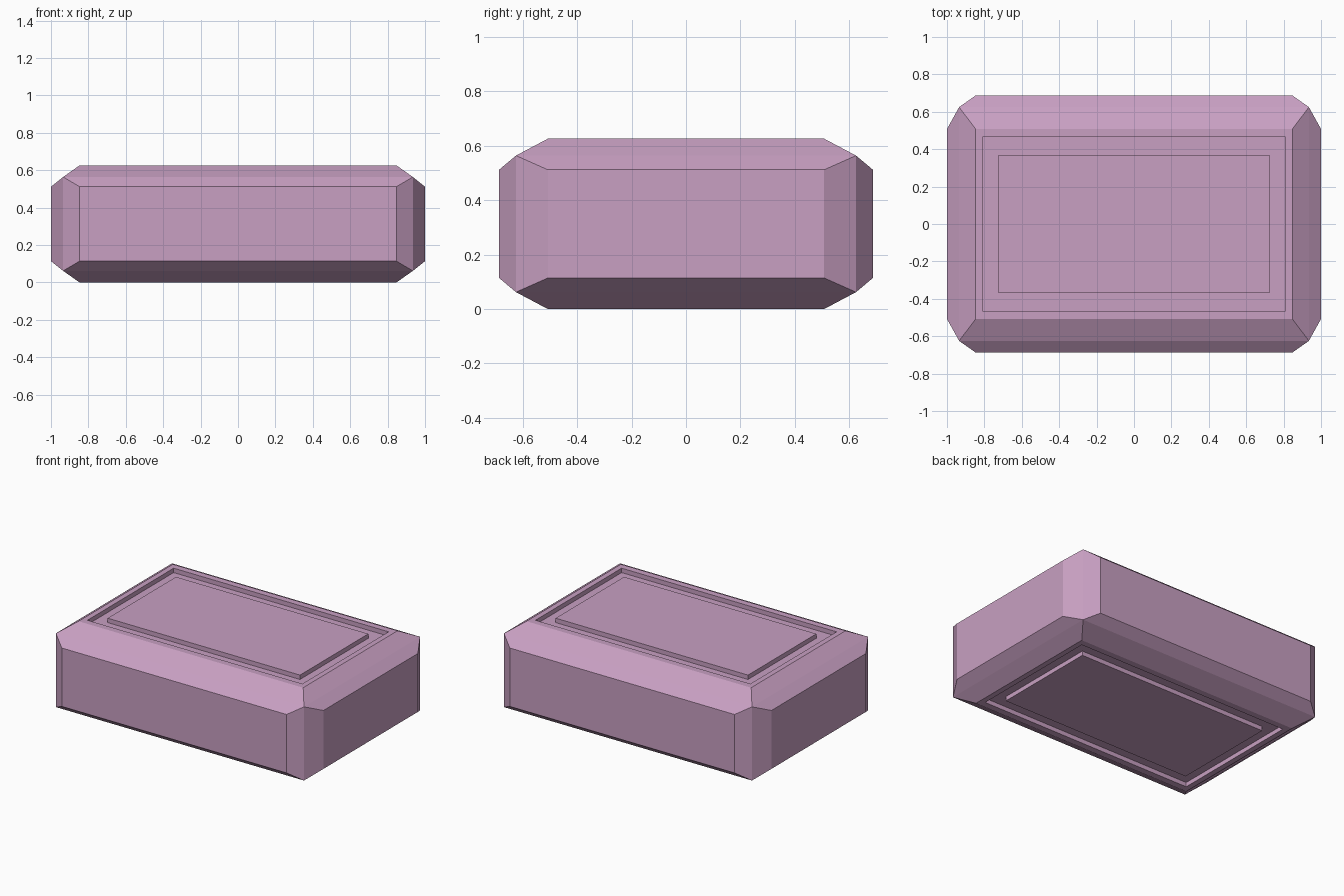
import bpy, bmesh
from mathutils import Vector

if "Cube" in bpy.data.objects:
    bpy.data.objects.remove(bpy.data.objects["Cube"])

HALF = Vector((1.0, 0.687, 0.313))      # outer half extents
CORNER = Vector((0.935, 0.625, 0.251))  # ridge where the two bevel bands meet
FLAT = Vector((0.847, 0.508, 0.199))    # half extents of the flat faces


def sign(v):
    return 1 if v > 0 else -1


def ring(bm, face, half):
    """Inset a face and place its new loop at the given half extents."""
    bmesh.ops.inset_individual(bm, faces=[face], thickness=0.005)
    for v in face.verts:
        v.co = Vector([sign(c) * h for c, h in zip(v.co, half)])


bm = bmesh.new()

# Core box on the ridge corners
bmesh.ops.create_cube(bm, size=2.0)
for v in bm.verts:
    v.co = Vector([c * k for c, k in zip(v.co, CORNER)])
bm.normal_update()

# Push every side out to a flat face, leaving the bevel bands
sides = []
for face in list(bm.faces):
    axis = max(range(3), key=lambda i: abs(face.normal[i]))
    half = FLAT.copy()
    half[axis] = HALF[axis]
    ring(bm, face, half)
    sides.append((axis, face))

# Rectangular groove framing the top and bottom panels
top, floor = HALF.z, HALF.z - 0.03
for axis, face in sides:
    if axis == 2:
        for half in ((0.81, 0.464, top), (0.81, 0.464, floor),
                     (0.725, 0.368, floor), (0.725, 0.368, top)):
            ring(bm, face, half)

bmesh.ops.translate(bm, verts=bm.verts, vec=(0, 0, HALF.z))
bmesh.ops.recalc_face_normals(bm, faces=bm.faces)

mesh = bpy.data.meshes.new("grooved_block")
bm.to_mesh(mesh)
bm.free()
block = bpy.data.objects.new("grooved_block", mesh)
bpy.context.collection.objects.link(block)

mat = bpy.data.materials.new("dusty_mauve")
mat.diffuse_color = (0.58, 0.35, 0.54, 1)
mat.use_nodes = True
mat.node_tree.nodes["Principled BSDF"].inputs["Base Color"].default_value = mat.diffuse_color
mesh.materials.append(mat)
